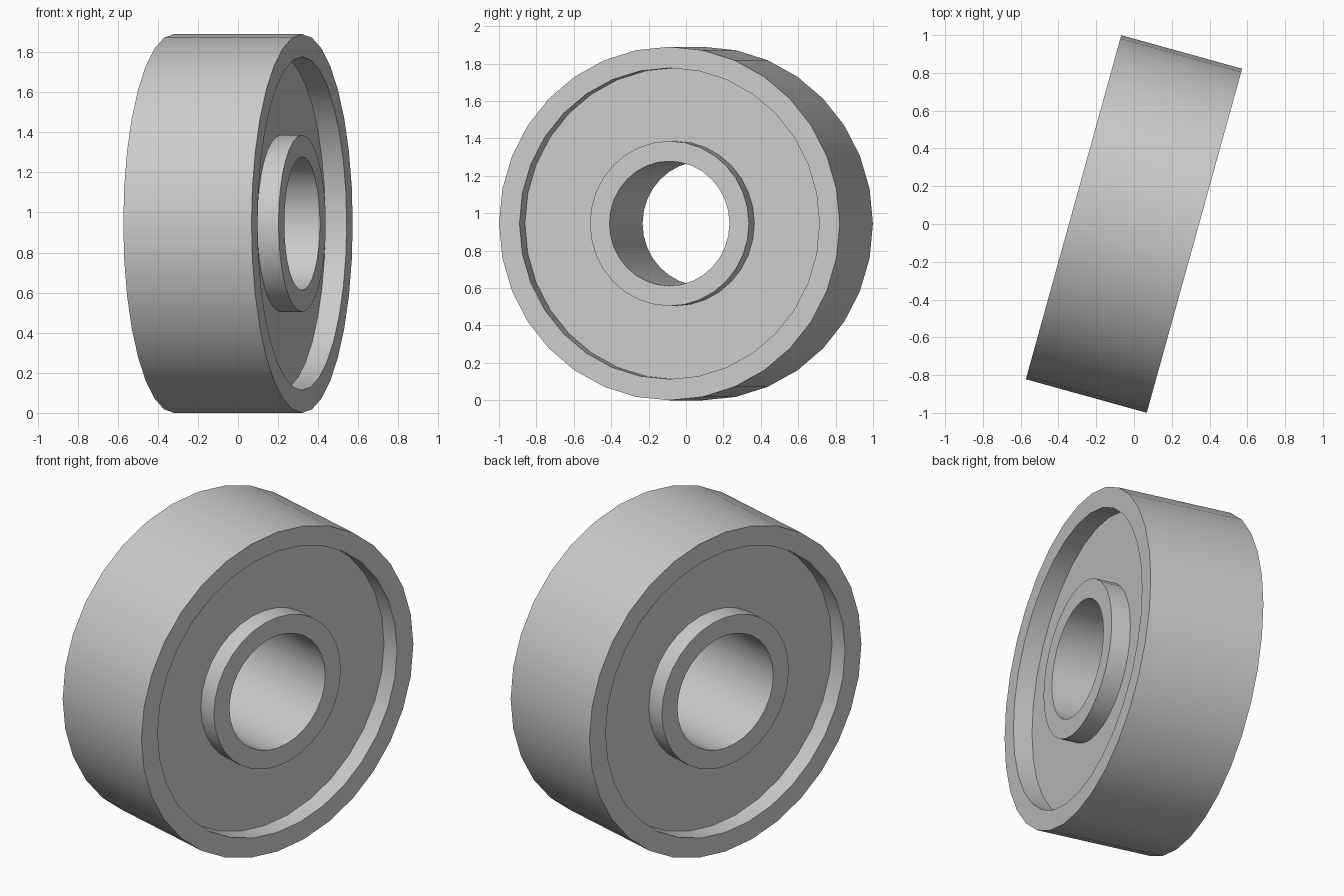
import bpy, bmesh, math
from mathutils import Matrix, Vector

old = bpy.data.objects.get("Cube")
if old:
    bpy.data.objects.remove(old, do_unlink=True)

SIDES = 32
R_RIM, R_RECESS, R_HUB, R_BORE = 0.945, 0.832, 0.441, 0.333
HALF = 0.332              # half of the wheel width
WEB = HALF - 0.11         # half of the web thickness
TURN = math.radians(-15.5)

# Plain grey material
grey = bpy.data.materials.new("plain grey")
grey.use_nodes = True
colour = (0.6, 0.6, 0.6, 1)
grey.diffuse_color = colour
grey.node_tree.nodes["Principled BSDF"].inputs["Base Color"].default_value = colour

# Half profile (axial position, radius) from bore to tread, mirrored to a closed loop
half = [(HALF, R_BORE), (HALF, R_HUB), (WEB, R_HUB),
        (WEB, R_RECESS), (HALF, R_RECESS), (HALF, R_RIM)]
profile = half + [(-a, r) for a, r in reversed(half)]

# Wheel: revolve the profile around its axle
bm = bmesh.new()
rings = []
for a, r in profile:
    rings.append([bm.verts.new(Matrix.Rotation(i * math.tau / SIDES, 3, 'X') @ Vector((a, 0, r)))
                  for i in range(SIDES)])
for k, ring in enumerate(rings):
    other = rings[(k + 1) % len(rings)]
    for i in range(SIDES):
        j = (i + 1) % SIDES
        bm.faces.new((ring[i], ring[j], other[j], other[i]))
bmesh.ops.recalc_face_normals(bm, faces=bm.faces)

mesh = bpy.data.meshes.new("wheel")
bm.to_mesh(mesh)
bm.free()
mesh.materials.append(grey)
wheel = bpy.data.objects.new("wheel", mesh)
bpy.context.collection.objects.link(wheel)

# Stand it on the ground with the axle turned
wheel.location.z = R_RIM
wheel.rotation_euler.z = TURN

# Round walls smooth, rims sharp
bpy.ops.object.select_all(action='DESELECT')
wheel.select_set(True)
bpy.context.view_layer.objects.active = wheel
bpy.ops.object.shade_smooth_by_angle(angle=math.radians(30))
